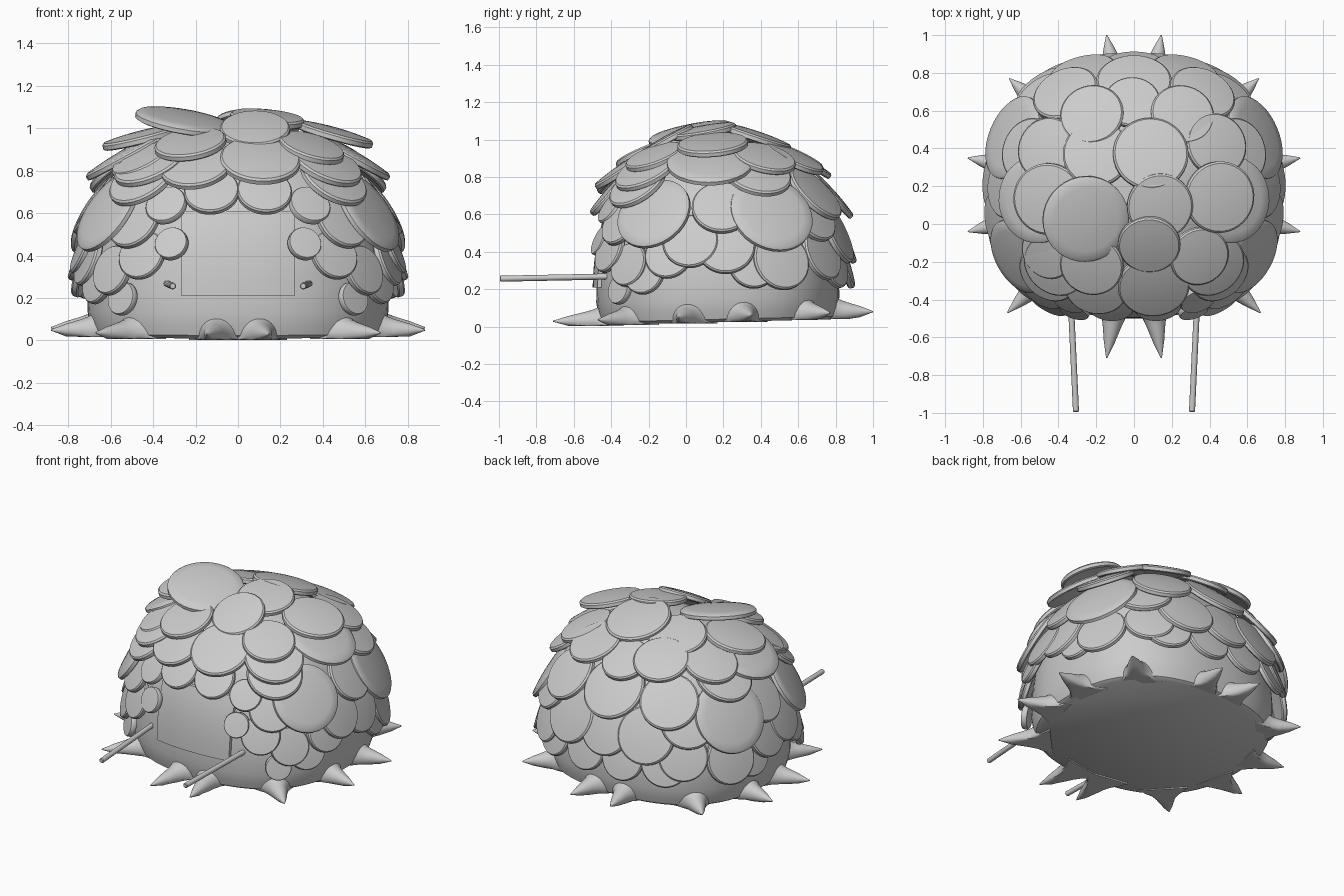
import bpy, bmesh, math
from mathutils import Vector

cube = bpy.data.objects.get("Cube")
if cube:
    bpy.data.objects.remove(cube, do_unlink=True)

grey = bpy.data.materials.new("plain_grey")
grey.use_nodes = True
grey.diffuse_color = (0.6, 0.6, 0.6, 1)
grey.node_tree.nodes["Principled BSDF"].inputs["Base Color"].default_value = grey.diffuse_color

# Dome: rounded-box ellipsoid given by centre, half sizes and exponent
CENTRE = Vector((0, 0.17, 0.14))
HALF = Vector((0.71, 0.65, 0.85))
POWER = 2.4
made = []


def loft(name, rings):
    """Skin a list of closed rings and cap both ends."""
    bm = bmesh.new()
    loops = [[bm.verts.new(p) for p in ring] for ring in rings]
    for low, high in zip(loops, loops[1:]):
        for i in range(len(low)):
            j = (i + 1) % len(low)
            bm.faces.new((low[i], low[j], high[j], high[i]))
    bm.faces.new(loops[0][::-1])
    bm.faces.new(loops[-1])
    bmesh.ops.recalc_face_normals(bm, faces=bm.faces)
    mesh = bpy.data.meshes.new(name)
    bm.to_mesh(mesh)
    bm.free()
    mesh.materials.append(grey)
    obj = bpy.data.objects.new(name, mesh)
    bpy.context.scene.collection.objects.link(obj)
    made.append(obj)


def turned(name, origin, axis, profile, sides, floor=None):
    """Lathe (radius, height) pairs around an axis."""
    turn = axis.to_track_quat('Z', 'Y')
    rings = []
    for radius, height in profile:
        ring = []
        for i in range(sides):
            a = math.tau * i / sides
            p = origin + turn @ Vector((radius * math.cos(a), radius * math.sin(a), height))
            if floor is not None:
                p.z = max(p.z, floor)
            ring.append(p)
        rings.append(ring)
    loft(name, rings)


def on_dome(axis, sign, first, second):
    """Point and normal on the dome, solving for the missing coordinate."""
    coords = [first, second]
    coords.insert(axis, 0)
    p = Vector(coords) - CENTRE
    if axis != 2:
        p.z = max(p.z, 0)
    p[axis] = 0
    rest = 1 - sum(abs(p[k] / HALF[k]) ** POWER for k in range(3))
    p[axis] = sign * HALF[axis] * max(rest, 0) ** (1 / POWER)
    n = Vector([math.copysign(abs(p[k] / HALF[k]) ** (POWER - 1) / HALF[k], p[k]) for k in range(3)])
    out = p + CENTRE
    if axis != 2:
        out.z = second
    return out, n.normalized()


def plate(name, p, normal, r):
    """Thin, slightly domed round plate with a bevelled rim."""
    shape = [(0.3, -0.035), (0.95, -0.035), (1, -0.028), (1, -0.008),
             (0.95, 0), (0.75, 0), (0.5, 0), (0.2, 0)]
    turned(name, p, normal, [(r * f, h - 0.38 * (r * f) ** 2) for f, h in shape], 36)


def scale_plate(name, axis, sign, first, second, r):
    """Plate laid on the dome like a shingle, flatter towards the crown."""
    p, n = on_dome(axis, sign, first, second)
    lean = 0.2 + 1.1 * max(0, p.z - 0.6)
    lift = 0.04 + 0.03 * p.z + 0.1 * r
    plate(name, p + n * lift, n + Vector((0, 0, lean)), r)


# Body with a flat base
def dome_ring(z, factor):
    ring = []
    for i in range(64):
        a = math.tau * i / 64
        c, s = math.cos(a), math.sin(a)
        x = math.copysign(abs(c) ** (2 / POWER), c) * HALF.x * factor
        y = math.copysign(abs(s) ** (2 / POWER), s) * HALF.y * factor + CENTRE.y
        ring.append((x, y, z + 0.025 * y * (1 - z)))
    return ring


rings = [dome_ring(0.02, 0.93), dome_ring(0.035, 0.965), dome_ring(0.08, 0.985)]
for k in range(20):
    a = math.pi / 2 * k / 20
    rings.append(dome_ring(CENTRE.z + HALF.z * math.sin(a) ** (2 / POWER),
                           math.cos(a) ** (2 / POWER)))
rings.append(dome_ring(CENTRE.z + HALF.z, 0.03))
loft("body", rings)

# Spikes round the base, flaring into the body: (radius, share of length)
flare = [(0.15, -0.4), (0.115, -0.2), (0.085, -0.03), (0.063, 0.14),
         (0.05, 0.32), (0.03, 0.65), (0.003, 1)]
tips = [(0.145, -0.71), (0.67, -0.47), (0.88, -0.04), (0.88, 0.35), (0.66, 0.77), (0.145, 1.0)]
for side, word in ((1, "left"), (-1, "right")):
    for k, (x, y) in enumerate(tips):
        tip = Vector((side * x, y, 0.05 + 0.03 * y))
        reach = Vector((tip.x, y - CENTRE.y, 0))
        over = sum(abs(reach[i] / HALF[i]) ** POWER for i in range(2)) ** (1 / POWER)
        length = reach.length * (1 - 0.97 / over)
        way = reach.normalized()
        turned(f"{word}_spike_{k}", tip - way * length, way,
               [(r, f * length) for r, f in flare], 24, floor=0.018 + 0.022 * y)

    # Thin front rod
    start = Vector((side * 0.335, -0.4, 0.268))
    end = Vector((side * 0.307, -0.995, 0.256))
    length = (end - start).length
    turned(f"{word}_rod", start, end - start,
           [(0.016, 0), (0.016, length - 0.005), (0.012, length)], 12)

# Curved front panel
columns = []
heights = [0.21 + 0.05 * k for k in range(9)]
for k in range(13):
    x = -0.265 + 0.53 * k / 12
    outer = [on_dome(1, -1, x, z)[0] + Vector((0, -0.02, 0)) for z in heights]
    columns.append(outer + [p + Vector((0, 0.05, 0)) for p in reversed(outer)])
loft("front_panel", columns)

# Overlapping round scales, mirrored: (across, up, radius)
front = [(0.12, 0.68, 0.13), (0.32, 0.62, 0.1), (0.46, 0.55, 0.14), (0.3, 0.45, 0.08),
         (0.43, 0.4, 0.12), (0.42, 0.73, 0.17), (0.52, 0.2, 0.08), (0.56, 0.33, 0.12)]
flank = [(-0.15, 0.59, 0.21), (0.19, 0.62, 0.16), (0.44, 0.59, 0.23), (0.03, 0.45, 0.15),
         (0.21, 0.43, 0.16), (0.49, 0.35, 0.16), (0.69, 0.39, 0.15),
         (-0.2, 0.29, 0.12), (-0.08, 0.38, 0.13), (0.35, 0.33, 0.13),
         (-0.18, 0.8, 0.18), (0.13, 0.84, 0.23), (0.37, 0.78, 0.18), (0.63, 0.59, 0.17)]
back = [(0.13, 0.34, 0.14), (0.38, 0.35, 0.15), (0.26, 0.5, 0.18), (0.34, 0.69, 0.18)]
for side, word in ((1, "left"), (-1, "right")):
    for k, (x, z, r) in enumerate(front):
        scale_plate(f"{word}_front_scale_{k}", 1, -1, side * x, z, r)
    for k, (y, z, r) in enumerate(flank):
        scale_plate(f"{word}_flank_scale_{k}", 0, side, y, z, r)
    for k, (x, z, r) in enumerate(back):
        scale_plate(f"{word}_back_scale_{k}", 1, 1, side * x, z, r)
scale_plate("back_middle_scale", 1, 1, 0, 0.49, 0.17)
scale_plate("back_upper_scale", 1, 1, 0, 0.71, 0.2)
scale_plate("front_upper_scale", 1, -1, -0.19, 0.79, 0.17)

# Shoulder scales, placed from above: (x, y, radius)
shoulder = [(-0.21, -0.18, 0.17), (-0.01, 0.6, 0.15), (0.24, 0.54, 0.17), (-0.21, 0.54, 0.17),
            (0.32, -0.14, 0.16), (0.1, -0.28, 0.19), (-0.42, -0.12, 0.15),
            (0.4, 0.4, 0.17), (-0.42, 0.38, 0.17)]
for k, (x, y, r) in enumerate(shoulder):
    scale_plate(f"shoulder_scale_{k}", 2, 1, x, y, r)

# Loose topmost scales: (x, y, z, radius, lean in x, lean in y)
crown = [(-0.25, 0.02, 1.065, 0.23, 0.17, -0.2), (0.14, 0.09, 1.07, 0.175, 0.1, -0.18),
         (0.08, -0.12, 1.015, 0.165, 0, -0.55), (0.46, 0.14, 1.0, 0.19, 0.28, -0.08),
         (-0.46, 0.13, 0.985, 0.19, -0.25, -0.08), (0.09, 0.38, 1.045, 0.2, 0.05, 0.33),
         (-0.2, 0.38, 1.01, 0.18, -0.1, 0.3)]
for k, (x, y, z, r, dx, dy) in enumerate(crown):
    plate(f"crown_scale_{k}", Vector((x, y, z)), Vector((dx, dy, 1)), r)

# Smooth shading with crisp rims
for obj in bpy.context.scene.objects:
    obj.select_set(obj in made)
bpy.context.view_layer.objects.active = made[0]
bpy.ops.object.shade_smooth_by_angle(angle=math.radians(35))
